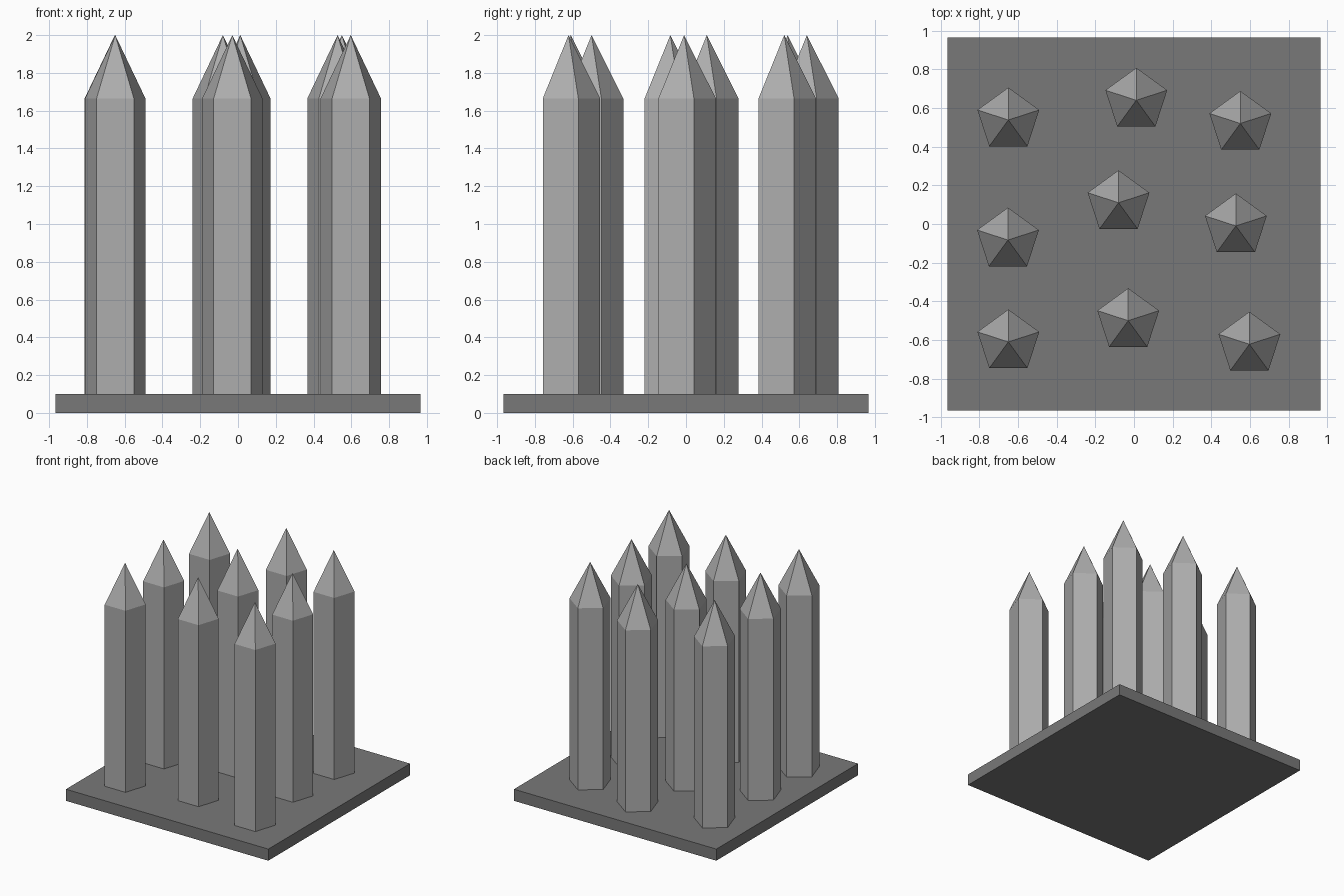
import bpy, bmesh
from math import sin, cos, pi

if "Cube" in bpy.data.objects:
    bpy.data.objects.remove(bpy.data.objects["Cube"])

BASE_HALF, BASE_TOP = 0.965, 0.10
RADIUS, SHOULDER_Z, TIP_Z, SIDES = 0.168, 1.665, 2.0, 5


def grey(name, value):
    mat = bpy.data.materials.new(name)
    mat.diffuse_color = (value, value, value, 1)
    mat.use_nodes = True
    mat.node_tree.nodes["Principled BSDF"].inputs["Base Color"].default_value = mat.diffuse_color
    return mat


base_grey = grey("dark_grey", 0.19)
spike_grey = grey("mid_grey", 0.42)


def finish(name, bm, mat, location=(0, 0, 0)):
    bmesh.ops.recalc_face_normals(bm, faces=bm.faces)
    mesh = bpy.data.meshes.new(name)
    bm.to_mesh(mesh)
    bm.free()
    mesh.materials.append(mat)
    obj = bpy.data.objects.new(name, mesh)
    obj.location = location
    bpy.context.collection.objects.link(obj)
    return obj


def make_spike(name, x, y):
    # Pentagonal shaft with one corner towards the back, closed by a point
    bm = bmesh.new()
    angles = [pi / 2 + 2 * pi * i / SIDES for i in range(SIDES)]
    low, high = [[bm.verts.new((RADIUS * cos(a), RADIUS * sin(a), z)) for a in angles]
                 for z in (0, SHOULDER_Z - BASE_TOP)]
    tip = bm.verts.new((0, 0, TIP_Z - BASE_TOP))
    bm.faces.new(low)
    for i in range(SIDES):
        j = (i + 1) % SIDES
        bm.faces.new((low[i], low[j], high[j], high[i]))
        bm.faces.new((high[i], high[j], tip))
    finish(name, bm, spike_grey, (x, y, BASE_TOP))


# Square base plate
bm = bmesh.new()
bmesh.ops.create_cube(bm, size=1)
bmesh.ops.scale(bm, vec=(2 * BASE_HALF, 2 * BASE_HALF, BASE_TOP), verts=bm.verts)
finish("base_plate", bm, base_grey, (0, 0, BASE_TOP / 2))

# Spikes in three slightly uneven rows
rows = {
    "back": [(-0.65, 0.538), (0.012, 0.64), (0.55, 0.52)],
    "middle": [(-0.652, -0.083), (-0.08, 0.11), (0.527, -0.01)],
    "front": [(-0.65, -0.61), (-0.03, -0.50), (0.597, -0.622)],
}
for row, spots in rows.items():
    for side, (x, y) in zip(("left", "centre", "right"), spots):
        make_spike(f"spike_{row}_{side}", x, y)
